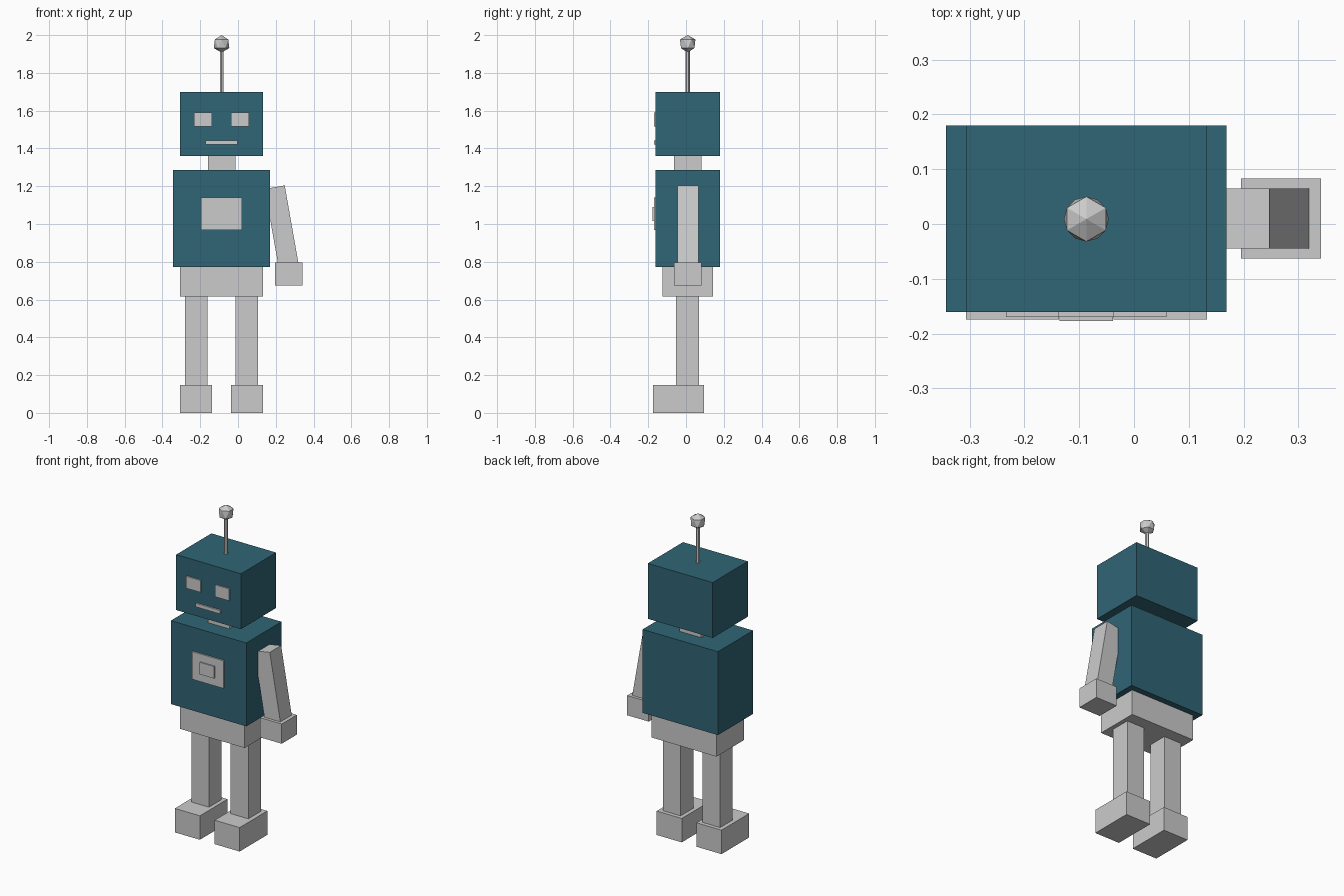
import bpy, bmesh
from math import radians, sin, cos, pi

if "Cube" in bpy.data.objects:
    bpy.data.objects.remove(bpy.data.objects["Cube"])

CX, CY = -0.087, 0.009   # body axis (only one arm, so it sits off centre)

teal = bpy.data.materials.new("teal")
teal.diffuse_color = (0.03, 0.13, 0.18, 1)
teal.use_nodes = True
teal.node_tree.nodes["Principled BSDF"].inputs["Base Color"].default_value = teal.diffuse_color


def box(name, x, y, z, mat=None):
    """Box from (min, max) ranges."""
    bpy.ops.mesh.primitive_cube_add(size=1, location=[sum(r) / 2 for r in (x, y, z)])
    ob = bpy.context.object
    ob.name = name
    ob.scale = [r[1] - r[0] for r in (x, y, z)]
    if mat:
        ob.data.materials.append(mat)
    return ob


def centred(name, half_x, y, z, mat=None, offset=0):
    c = CX + offset
    return box(name, (c - half_x, c + half_x), y, z, mat)


# Head, torso, neck and hips
centred("head", 0.22, (-0.161, 0.18), (1.36, 1.70), teal)
centred("torso", 0.256, (-0.161, 0.18), (0.773, 1.285), teal)
centred("neck", 0.073, (CY - 0.073, CY + 0.073), (1.285, 1.36))
centred("hips", 0.22, (-0.125, 0.143), (0.617, 0.773))

# Legs, feet and eyes on both sides
for side, s in (("left", 1), ("right", -1)):
    centred(side + "_leg", 0.06, (-0.052, 0.07), (0.147, 0.617), offset=s * 0.134)
    centred(side + "_foot", 0.085, (-0.174, 0.094), (0, 0.147), offset=s * 0.135)
    centred(side + "_eye", 0.0485, (-0.17, -0.155), (1.517, 1.59), offset=s * 0.098)

# Mouth and chest panel
centred("mouth", 0.084, (-0.17, -0.155), (1.42, 1.442))
centred("chest_panel", 0.108, (-0.17, -0.155), (0.969, 1.139))
centred("chest_button", 0.049, (-0.177, -0.165), (1.017, 1.091))

# Single arm, leaning outward, with its hand
arm = box("arm", (0.1785, 0.2855), (-0.045, 0.065), (0.768, 1.198))
arm.rotation_euler.y = radians(-10)
box("hand", (0.195, 0.341), (-0.063, 0.083), (0.675, 0.796))

# Antenna rod
bpy.ops.mesh.primitive_cylinder_add(vertices=6, radius=0.011, depth=0.23,
                                    location=(CX, CY, 1.805))
bpy.context.object.name = "antenna_rod"

# Antenna ball: two six-sided rings, the lower one turned half a step
R = 0.046
bm = bmesh.new()
top, bottom = bm.verts.new((0, 0, R)), bm.verts.new((0, 0, -R))
up, low = [[bm.verts.new((0.041 * cos(pi / 6 + i * pi / 3 + turn),
                          0.041 * sin(pi / 6 + i * pi / 3 + turn), z))
            for i in range(6)] for z, turn in ((R / 2, 0), (-R / 2, pi / 6))]
for i in range(6):
    j = (i + 1) % 6
    bm.faces.new((top, up[i], up[j]))
    bm.faces.new((up[i], low[i], up[j]))
    bm.faces.new((up[j], low[i], low[j]))
    bm.faces.new((bottom, low[j], low[i]))
mesh = bpy.data.meshes.new("antenna_ball")
bm.to_mesh(mesh)
bm.free()
ball = bpy.data.objects.new("antenna_ball", mesh)
ball.location = (CX, CY, 2 - R)
bpy.context.collection.objects.link(ball)
